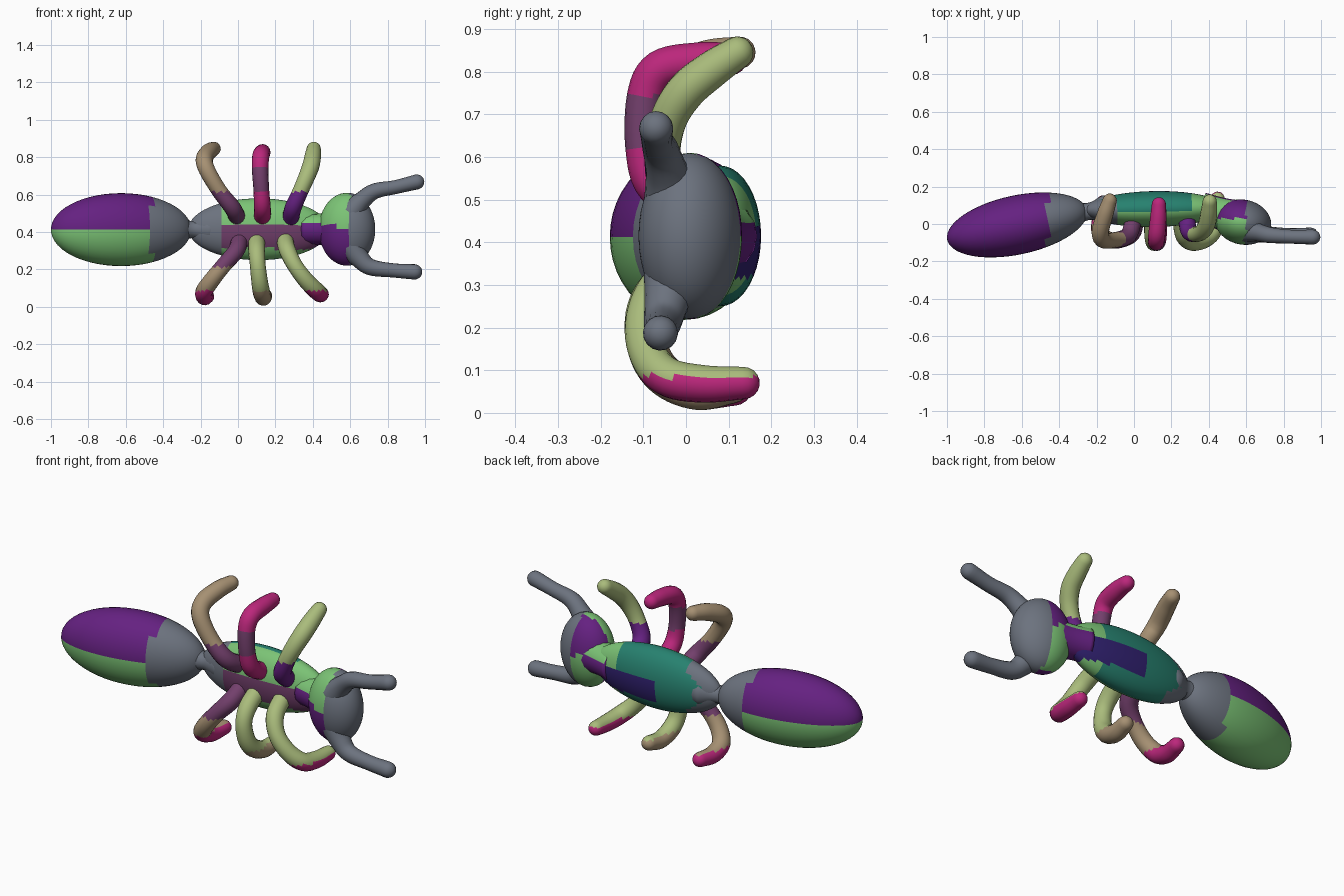
import bpy, bmesh, math
from mathutils import Vector, Matrix

if "Cube" in bpy.data.objects:
    bpy.data.objects.remove(bpy.data.objects["Cube"])

COLORS = {
    "slate": (0.15, 0.17, 0.21), "purple": (0.13, 0.015, 0.22),
    "green": (0.20, 0.55, 0.18), "teal": (0.02, 0.22, 0.16),
    "navy": (0.03, 0.015, 0.16), "magenta": (0.50, 0.02, 0.20),
    "tan": (0.38, 0.28, 0.17), "lime": (0.40, 0.50, 0.20), "plum": (0.17, 0.05, 0.15),
}
MATS = {}
for key, c in COLORS.items():
    MATS[key] = bpy.data.materials.new(key)
    MATS[key].diffuse_color = (*c, 1)
KEYS = list(COLORS)


def finish(name, bm, rule):
    """Turn a bmesh into a smooth object, colouring faces by a rule on position."""
    bmesh.ops.recalc_face_normals(bm, faces=bm.faces)
    for f in bm.faces:
        f.smooth = True
        f.material_index = KEYS.index(rule(f.calc_center_median()))
    me = bpy.data.meshes.new(name)
    bm.to_mesh(me)
    bm.free()
    for k in KEYS:
        me.materials.append(MATS[k])
    ob = bpy.data.objects.new(name, me)
    bpy.context.collection.objects.link(ob)
    return ob


def ellipsoid(name, center, radii, yaw, rule):
    bm = bmesh.new()
    m = (Matrix.Translation(center) @ Matrix.Rotation(math.radians(yaw), 4, 'Z')
         @ Matrix.Diagonal((*radii, 1)) @ Matrix.Rotation(math.pi / 2, 4, 'Y'))
    bmesh.ops.create_uvsphere(bm, u_segments=40, v_segments=28, radius=1, matrix=m)
    return finish(name, bm, rule)


def smooth_path(pts, steps=6):
    """Catmull-Rom samples through points given as (x, y, z, radius)."""
    p = [Vector(q) for q in pts]
    p = [2 * p[0] - p[1]] + p + [2 * p[-1] - p[-2]]
    out = []
    for a, b, c, d in zip(p, p[1:], p[2:], p[3:]):
        for i in range(steps):
            t = i / steps
            out.append(0.5 * (2 * b + (c - a) * t + (2 * a - 5 * b + 4 * c - d) * t * t
                              + (3 * b - a - 3 * c + d) * t ** 3))
    return out + [p[-2]]


def limb(name, pts, rule, sides=16):
    """Round tube along a path, closed by a domed tip."""
    s = smooth_path(pts)
    rings = [(q.to_3d(), q.w) for q in s]
    end, r = rings[-1]
    tan = (end - rings[-2][0]).normalized()
    for ang in (20, 40, 60, 78):
        a = math.radians(ang)
        rings.append((end + tan * r * math.sin(a), r * math.cos(a)))
    bm = bmesh.new()
    loops, n = [], None
    for i, (c, r) in enumerate(rings):
        t = (rings[min(i + 1, len(rings) - 1)][0] - rings[max(i - 1, 0)][0]).normalized()
        n = t.orthogonal() if n is None else n - t * n.dot(t)
        n.normalize()
        b = t.cross(n)
        loops.append([bm.verts.new(c + r * (n * math.cos(k * math.tau / sides)
                                            + b * math.sin(k * math.tau / sides)))
                      for k in range(sides)])
    for l0, l1 in zip(loops, loops[1:]):
        for k in range(sides):
            j = (k + 1) % sides
            bm.faces.new((l0[k], l0[j], l1[j], l1[k]))
    bm.faces.new(loops[0][::-1])
    bm.faces.new(loops[-1])
    return finish(name, bm, rule)


# Body segments
def abdomen_color(p):
    if p.x > -0.46:
        return "slate"
    return "purple" if p.z > 0.415 else "green"


def thorax_color(p):
    if p.x < -0.08 and p.y < 0.13:
        return "slate"
    if p.y < 0.07:
        return "plum" if 0.31 < p.z < 0.43 else "green"
    if p.x > 0.05 and abs(p.z - 0.38) < 0.06:
        return "navy"
    return "teal" if p.x < 0.3 else "green"


def head_color(p):
    if p.x > 0.60:
        return "slate"
    return "green" if (p.z > 0.43) == (p.y < 0.03) else "purple"


ellipsoid("abdomen", (-0.625, -0.005, 0.413), (0.382, 0.158, 0.195), 12, abdomen_color)
ellipsoid("thorax", (0.11, 0.08, 0.415), (0.375, 0.096, 0.165), 1, thorax_color)
ellipsoid("head", (0.583, 0.01, 0.415), (0.152, 0.12, 0.195), -12, head_color)

# Narrow waist and neck joining the segments
limb("waist", [(-0.36, 0.05, 0.413, 0.09), (-0.25, 0.066, 0.413, 0.046),
               (-0.16, 0.078, 0.413, 0.075)], lambda p: "slate")
limb("neck", [(0.36, 0.085, 0.415, 0.085), (0.45, 0.06, 0.415, 0.085),
              (0.54, 0.03, 0.415, 0.10)], lambda p: "green" if p.z > 0.44 else "purple")

# Antennae
limb("upper_antenna", [(0.60, -0.03, 0.50, 0.07), (0.66, -0.045, 0.565, 0.05),
                       (0.73, -0.06, 0.618, 0.042), (0.84, -0.068, 0.64, 0.037),
                       (0.956, -0.07, 0.668, 0.040)], lambda p: "slate")
limb("lower_antenna", [(0.60, -0.03, 0.33, 0.07), (0.65, -0.045, 0.26, 0.053),
                       (0.71, -0.055, 0.212, 0.044), (0.83, -0.06, 0.195, 0.038),
                       (0.944, -0.06, 0.187, 0.041)], lambda p: "slate")


# Legs: each path runs from the thorax forward, outward, then curls back
def leg(name, pts, low, mid, tip):
    def rule(p):
        d = abs(p.z - 0.415)
        return low if d < 0.2 else mid if d < 0.33 else tip
    radii = (0.045, 0.045, 0.042, 0.044, 0.046, 0.044, 0.038)
    limb(name, [(*p, r) for p, r in zip(pts, radii)], rule)


leg("upper_rear_leg", [(0.00, 0.03, 0.47), (-0.03, -0.06, 0.53), (-0.10, -0.085, 0.62),
                       (-0.165, -0.085, 0.73), (-0.18, -0.04, 0.79),
                       (-0.155, 0.05, 0.83), (-0.13, 0.125, 0.845)],
    "plum", "tan", "tan")
leg("upper_middle_leg", [(0.13, 0.03, 0.47), (0.13, -0.07, 0.53), (0.125, -0.10, 0.62),
                         (0.118, -0.095, 0.74), (0.122, -0.06, 0.805),
                         (0.13, 0.03, 0.825), (0.133, 0.105, 0.83)],
    "magenta", "plum", "magenta")
leg("upper_front_leg", [(0.28, 0.03, 0.47), (0.295, -0.04, 0.53), (0.33, -0.055, 0.61),
                        (0.365, -0.04, 0.69), (0.39, 0.0, 0.755),
                        (0.40, 0.06, 0.805), (0.405, 0.12, 0.845)],
    "purple", "lime", "lime")
leg("lower_rear_leg", [(0.01, 0.03, 0.36), (-0.01, -0.05, 0.30), (-0.07, -0.085, 0.23),
                       (-0.135, -0.085, 0.15), (-0.18, -0.045, 0.085),
                       (-0.18, 0.03, 0.053), (-0.165, 0.115, 0.055)],
    "plum", "tan", "magenta")
leg("lower_middle_leg", [(0.10, 0.03, 0.36), (0.10, -0.06, 0.30), (0.105, -0.10, 0.23),
                         (0.115, -0.09, 0.14), (0.125, -0.045, 0.08),
                         (0.135, 0.03, 0.05), (0.145, 0.11, 0.06)],
    "lime", "lime", "tan")
leg("lower_front_leg", [(0.25, 0.03, 0.36), (0.265, -0.06, 0.30), (0.305, -0.10, 0.22),
                        (0.365, -0.09, 0.14), (0.42, -0.045, 0.085),
                        (0.44, 0.04, 0.068), (0.447, 0.135, 0.07)],
    "lime", "lime", "magenta")

for m in bpy.data.materials:
    if m.users and not m.is_grease_pencil:
        m.use_nodes = True
        m.node_tree.nodes["Principled BSDF"].inputs["Base Color"].default_value = m.diffuse_color
